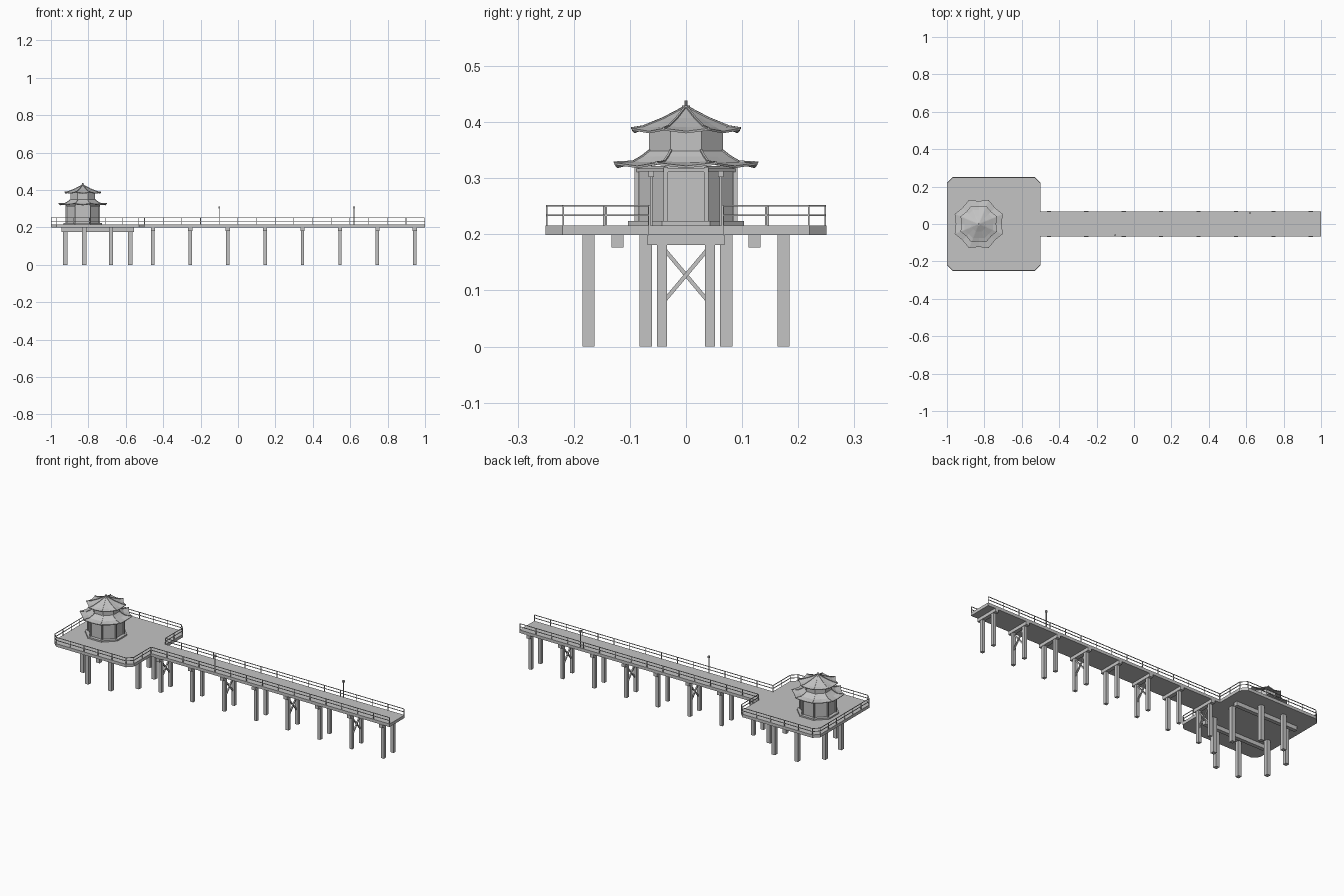
import bpy, bmesh, math
from mathutils import Vector

if "Cube" in bpy.data.objects:
    bpy.data.objects.remove(bpy.data.objects["Cube"], do_unlink=True)

GREY = (0.55, 0.55, 0.55, 1)
mat = bpy.data.materials.new("plain grey")
mat.use_nodes = True
mat.diffuse_color = GREY
mat.node_tree.nodes["Principled BSDF"].inputs["Base Color"].default_value = GREY

DECK_TOP, DECK_LOW = 0.216, 0.199
RAIL_TOP, RAIL_MID = 0.251, 0.234
PAGODA_X = -0.83
UP = Vector((0, 0, 1))


def finish(name, bm):
    bmesh.ops.recalc_face_normals(bm, faces=bm.faces)
    mesh = bpy.data.meshes.new(name)
    bm.to_mesh(mesh)
    bm.free()
    mesh.materials.append(mat)
    obj = bpy.data.objects.new(name, mesh)
    bpy.context.collection.objects.link(obj)
    return obj


def box(bm, low, high):
    low, high = Vector(low), Vector(high)
    verts = bmesh.ops.create_cube(bm, size=1)["verts"]
    for v in verts:
        v.co = (low + high) / 2 + Vector(a * b for a, b in zip(v.co, high - low))


def bar(bm, start, end, width):
    # square bar between two points
    start, end = Vector(start), Vector(end)
    axis = end - start
    turn = axis.to_track_quat('Z', 'Y')
    verts = bmesh.ops.create_cube(bm, size=1)["verts"]
    for v in verts:
        size = Vector((v.co.x * width, v.co.y * width, v.co.z * axis.length))
        v.co = (start + end) / 2 + turn @ size


def prism(bm, outline, low, high):
    face = bm.faces.new([bm.verts.new((x, y, low)) for x, y in outline])
    new = bmesh.ops.extrude_face_region(bm, geom=[face])["geom"]
    top = [g for g in new if isinstance(g, bmesh.types.BMVert)]
    bmesh.ops.translate(bm, verts=top, vec=(0, 0, high - low))


def octagon(apothem, cx=PAGODA_X):
    r = apothem / math.cos(math.pi / 8)
    return [(cx + r * math.cos(math.pi / 8 + i * math.pi / 4),
             r * math.sin(math.pi / 8 + i * math.pi / 4)) for i in range(8)]


def railing(bm, path, spacing):
    # two rails and evenly spaced posts along a path
    for a, b in zip(path, path[1:]):
        a, b = Vector((*a, 0)), Vector((*b, 0))
        for z in (RAIL_TOP, RAIL_MID):
            bar(bm, a + UP * z, b + UP * z, 0.003)
        count = max(1, round((b - a).length / spacing))
        for i in range(count + 1):
            p = a.lerp(b, i / count)
            bar(bm, p + UP * (DECK_TOP - 0.004), p + UP * RAIL_TOP, 0.003)


# decks
bm = bmesh.new()
c = 0.03
half = [(-0.5, 0.25 - c), (-0.5 - c, 0.25), (-1 + c, 0.25), (-1, 0.25 - c)]
prism(bm, half + [(x, -y) for x, y in reversed(half)], DECK_LOW, DECK_TOP)
finish("platform_deck", bm)

bm = bmesh.new()
box(bm, (-0.5, -0.067, DECK_LOW), (1, 0.067, DECK_TOP))
finish("walkway_deck", bm)

# railings
bm = bmesh.new()
for s in (1, -1):
    inset = [(-0.502, 0.066), (-0.502, 0.219), (-0.531, 0.248), (-0.969, 0.248),
             (-0.998, 0.219), (-0.998, 0)]
    railing(bm, [(x, y * s) for x, y in inset], 0.085)
finish("platform_railing", bm)

bm = bmesh.new()
for s in (1, -1):
    railing(bm, [(-0.5, 0.065 * s), (0.998, 0.065 * s)], 0.1)
finish("walkway_railing", bm)

# platform piles in a ring, with two long beams
bm = bmesh.new()
for i in range(8):
    a = math.pi / 8 + i * math.pi / 4
    x, y = -0.75 + 0.188 * math.cos(a), 0.188 * math.sin(a)
    bar(bm, (x, y, 0), (x, y, DECK_LOW), 0.022)
finish("platform_piles", bm)

bm = bmesh.new()
for y in (-0.122, 0.122):
    box(bm, (-0.945, y - 0.011, 0.177), (-0.555, y + 0.011, DECK_LOW))
finish("platform_beams", bm)

# walkway bents, every other one cross braced
piles, beams, braces = bmesh.new(), bmesh.new(), bmesh.new()
for i in range(8):
    x = -0.455 + 0.2 * i
    box(beams, (x - 0.011, -0.069, 0.181), (x + 0.011, 0.069, DECK_LOW))
    for s in (1, -1):
        bar(piles, (x, 0.043 * s, 0), (x, 0.043 * s, 0.182), 0.018)
        if i % 2 == 0:
            bar(braces, (x + 0.003 * s, -0.04 * s, 0.08), (x + 0.003 * s, 0.04 * s, 0.175), 0.007)
finish("walkway_piles", piles)
finish("walkway_cross_beams", beams)
finish("walkway_braces", braces)

# lamps
bm = bmesh.new()
for x, y in ((-0.1, -0.062), (0.62, 0.062)):
    bar(bm, (x, y, DECK_TOP), (x, y, 0.305), 0.004)
    box(bm, (x - 0.005, y - 0.005, 0.302), (x + 0.005, y + 0.005, 0.313))
finish("lamps", bm)

# pavilion plinth and walls
for name, apothem, low, high in (("pavilion_plinth", 0.103, DECK_TOP, 0.224),
                                 ("lower_walls", 0.085, 0.224, 0.322),
                                 ("upper_walls", 0.066, 0.335, 0.386)):
    bm = bmesh.new()
    prism(bm, octagon(apothem), low, high)
    finish(name, bm)

# corner columns and a head beam
bm = bmesh.new()
ring = octagon(0.088)
for (x, y), (x2, y2) in zip(ring, ring[1:] + ring[:1]):
    bar(bm, (x, y, 0.224), (x, y, 0.32), 0.008)
    bar(bm, (x, y, 0.314), (x2, y2, 0.314), 0.006)
finish("lower_columns", bm)


def roof(name, profile, lift):
    # eight-sided roof with upturned corners; profile holds (corner reach, height)
    bm = bmesh.new()
    rows, eave = [], profile[-1][0]
    for reach, z in profile:
        row = []
        for i in range(16):
            a = math.pi / 8 + i * math.pi / 8
            corner = i % 2 == 0
            out = max(0, (reach / eave - 0.7) / 0.3)
            r = reach / math.cos(math.pi / 8) if corner else reach * (1 - 0.04 * out)
            row.append(bm.verts.new((PAGODA_X + r * math.cos(a), r * math.sin(a),
                                     z + (lift * out if corner else 0))))
        rows.append(row)
    for inner, outer in zip(rows, rows[1:]):
        for i in range(16):
            j = (i + 1) % 16
            bm.faces.new((inner[i], inner[j], outer[j], outer[i]))
    ridges = bmesh.new()
    for i in range(0, 16, 2):
        for inner, outer in zip(rows, rows[1:]):
            bar(ridges, inner[i].co, outer[i].co, 0.004)
    obj = finish(name, bm)
    thick = obj.modifiers.new("thickness", 'SOLIDIFY')
    thick.thickness = 0.004
    thick.offset = -1
    finish(name + "_ridges", ridges)


roof("lower_roof", [(0.064, 0.35), (0.078, 0.339), (0.094, 0.329), (0.128, 0.322)], 0.006)
roof("upper_roof", [(0.004, 0.426), (0.04, 0.407), (0.076, 0.391), (0.097, 0.384)], 0.005)

# finial
bm = bmesh.new()
prism(bm, octagon(0.007), 0.42, 0.43)
prism(bm, octagon(0.003), 0.43, 0.439)
finish("finial", bm)
